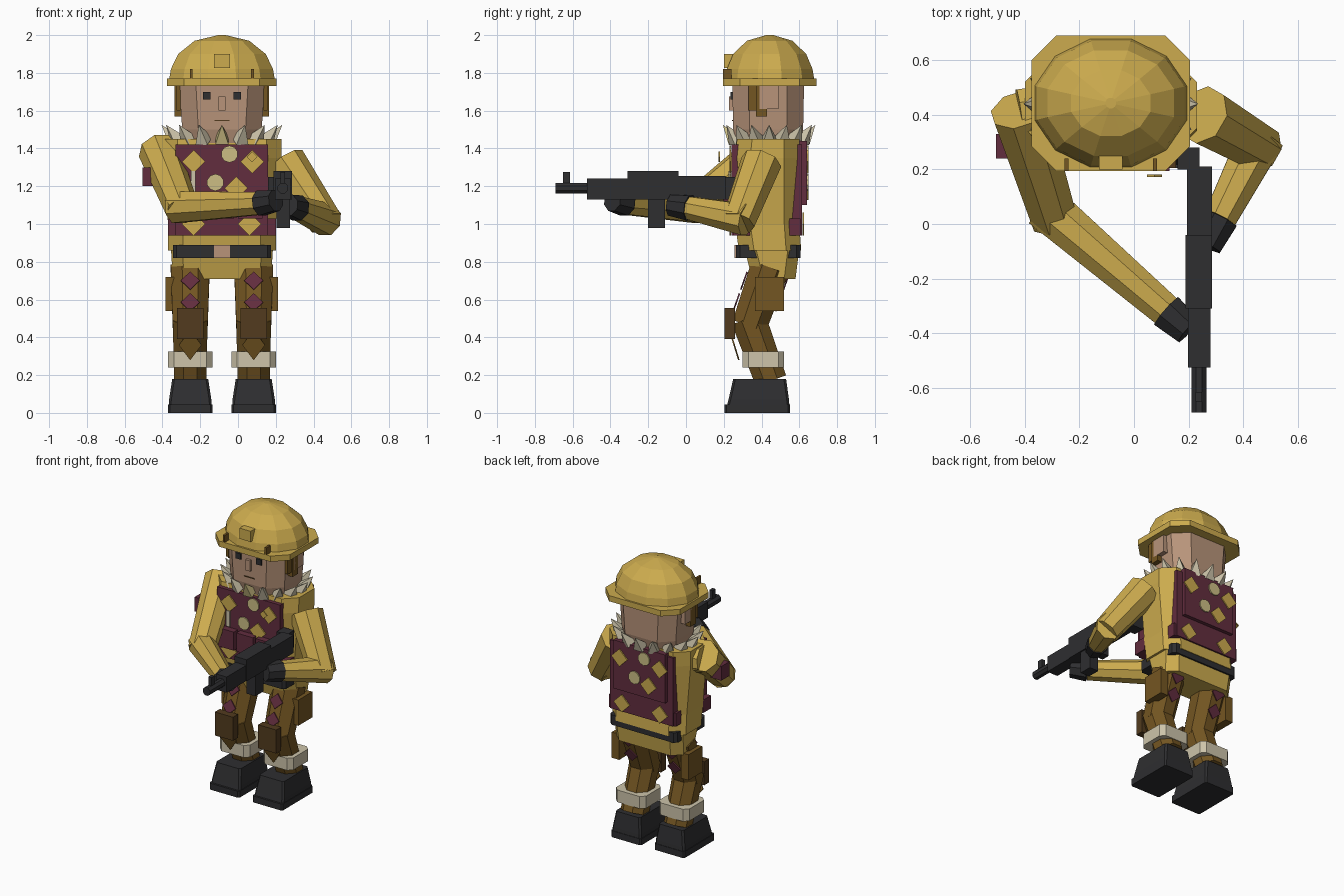
import bpy, bmesh, math
from mathutils import Vector, Matrix

cube = bpy.data.objects.get("Cube")
if cube:
    bpy.data.objects.remove(cube)

CX = -0.085  # body centre line


def material(name, rgb):
    lin = [((c / 255 + 0.055) / 1.055) ** 2.4 for c in rgb] + [1]
    m = bpy.data.materials.new(name)
    m.use_nodes = True
    m.diffuse_color = lin
    m.node_tree.nodes["Principled BSDF"].inputs["Base Color"].default_value = lin
    return m


KHAKI = material("khaki", (204, 171, 78))
MAROON = material("maroon", (98, 45, 62))
BROWN = material("brown", (116, 86, 34))
DARK = material("dark brown", (82, 59, 30))
BLACK = material("black", (46, 46, 48))
CREAM = material("cream", (205, 196, 170))
SKIN = material("skin", (184, 148, 122))
PALE = material("pale yellow", (204, 190, 132))


def finish(name, bm, mat):
    bmesh.ops.recalc_face_normals(bm, faces=bm.faces)
    me = bpy.data.meshes.new(name)
    bm.to_mesh(me)
    bm.free()
    me.materials.append(mat)
    ob = bpy.data.objects.new(name, me)
    bpy.context.collection.objects.link(ob)


def loft(name, rings, mat):
    """Skin a stack of equal-length rings of points."""
    bm = bmesh.new()
    loops = [[bm.verts.new(p) for p in r] for r in rings]
    n = len(loops[0])
    for a, b in zip(loops, loops[1:]):
        for i in range(n):
            bm.faces.new((a[i], a[(i + 1) % n], b[(i + 1) % n], b[i]))
    bm.faces.new(loops[0])
    bm.faces.new(loops[-1])
    finish(name, bm, mat)


def octo(z, hx, y0, y1, c=0.08, cx=CX):
    """Chamfered rectangle at height z."""
    hy, cy = (y1 - y0) / 2, (y0 + y1) / 2
    corners = [(hx, hy - c), (hx - c, hy), (c - hx, hy), (-hx, hy - c),
               (-hx, c - hy), (c - hx, -hy), (hx - c, -hy), (hx, c - hy)]
    return [(cx + x, cy + y, z) for x, y in corners]


def ellipse(z, rx, ry, cy, n=12):
    return [(CX + rx * math.cos(t), cy + ry * math.sin(t), z)
            for t in (math.tau * (i + 0.5) / n for i in range(n))]


def box(name, x, y, z, mat):
    """Box from (low, high) pairs."""
    bm = bmesh.new()
    size = Vector((x[1] - x[0], y[1] - y[0], z[1] - z[0]))
    mid = Vector((x[0] + x[1], y[0] + y[1], z[0] + z[1])) / 2
    bmesh.ops.create_cube(bm, size=1, matrix=Matrix.Translation(mid) @ Matrix.Diagonal(size).to_4x4())
    finish(name, bm, mat)


def limb(name, a, b, r1, r2, mat, n=8):
    a, b = Vector(a), Vector(b)
    d = b - a
    m = (Matrix.Translation((a + b) / 2) @ d.to_track_quat('Z', 'Y').to_matrix().to_4x4()
         @ Matrix.Rotation(math.pi / n, 4, 'Z'))
    bm = bmesh.new()
    bmesh.ops.create_cone(bm, cap_ends=True, segments=n, radius1=r1, radius2=r2,
                          depth=d.length, matrix=m)
    finish(name, bm, mat)


def patch(name, x, y, z, r, mat, n=4, tall=1.0, tilt=0.0):
    """Thin painted diamond or disc facing front or back."""
    m = (Matrix.Translation((x, y, z)) @ Matrix.Rotation(tilt, 4, 'X')
         @ Matrix.Diagonal((1, 1, tall, 1)) @ Matrix.Rotation(math.pi / 2, 4, 'X'))
    bm = bmesh.new()
    bmesh.ops.create_cone(bm, cap_ends=True, segments=n, radius1=r, radius2=r, depth=0.008, matrix=m)
    finish(name, bm, mat)


# Helmet
loft("helmet_brim", [octo(1.73, 0.29, 0.195, 0.69, 0.09), octo(1.77, 0.29, 0.195, 0.69, 0.09)], KHAKI)
DOME = [(1.76, 0.29, 0.245), (1.82, 0.28, 0.235), (1.90, 0.24, 0.2), (1.97, 0.15, 0.125), (2.0, 0.02, 0.02)]
loft("helmet_dome", [ellipse(z, rx, ry, 0.443) for z, rx, ry in DOME], KHAKI)
box("helmet_badge_mount", (CX - 0.043, CX + 0.043), (0.2, 0.27), (1.825, 1.9), KHAKI)

# Head and face
loft("head", [octo(1.42, 0.2, 0.27, 0.6, 0.08), octo(1.5, 0.21, 0.25, 0.62, 0.085),
              octo(1.74, 0.228, 0.245, 0.625, 0.09)], SKIN)
box("nose", (CX - 0.018, CX + 0.018), (0.228, 0.26), (1.6, 1.675), SKIN)
box("mouth", (CX - 0.04, CX + 0.04), (0.243, 0.25), (1.545, 1.55), DARK)
for s, side in ((-1, "right"), (1, "left")):
    def span(a, b):
        return sorted((CX + s * a, CX + s * b))
    box(side + "_eye", span(0.06, 0.1), (0.235, 0.25), (1.66, 1.7), BLACK)
    box(side + "_ear", span(0.2, 0.25), (0.39, 0.49), (1.61, 1.73), SKIN)
    box(side + "_chin_strap", span(0.215, 0.25), (0.37, 0.43), (1.57, 1.73), BROWN)
    box(side + "_strap_end", span(0.22, 0.24), (0.33, 0.38), (1.6, 1.73), BROWN)
    box(side + "_helmet_clip", span(0.155, 0.17), (0.195, 0.24), (1.76, 1.82), BROWN)

# Jacket, belt and hips
loft("jacket", [octo(0.86, 0.285, 0.28, 0.61), octo(1.0, 0.285, 0.26, 0.6),
                octo(1.35, 0.315, 0.26, 0.6), octo(1.45, 0.315, 0.27, 0.6)], KHAKI)
loft("hips", [octo(0.71, 0.26, 0.35, 0.58, 0.06), octo(0.87, 0.27, 0.31, 0.6, 0.06)], KHAKI)
loft("belt", [octo(z, 0.26, 0.265, 0.605, 0.02) for z in (0.82, 0.89)], BLACK)
box("belt_buckle", (CX - 0.043, CX + 0.043), (0.258, 0.27), (0.82, 0.89), SKIN)

# Vest with pouches
box("vest_front", (CX - 0.245, CX + 0.245), (0.24, 0.34), (0.94, 1.42), MAROON)
box("vest_back", (CX - 0.245, CX + 0.245), (0.54, 0.615), (0.94, 1.42), MAROON)
box("vest_hem_front", (CX - 0.285, CX + 0.285), (0.25, 0.34), (0.94, 1.03), MAROON)
box("vest_hem_back", (CX - 0.26, CX + 0.26), (0.54, 0.605), (0.94, 1.03), MAROON)
box("back_pack", (CX - 0.2, CX + 0.2), (0.6, 0.64), (1.1, 1.44), MAROON)
for x in (CX - 0.15, CX, CX + 0.15):
    box("vest_pouch", (x - 0.065, x + 0.065), (0.195, 0.25), (1.03, 1.16), MAROON)
box("chest_tool", (-0.25, -0.225), (0.225, 0.24), (1.17, 1.28), CREAM)

# Vest markings: x offset, height, sides
MARKS = [(-0.15, 1.33, 4), (0.16, 1.33, 4), (0.04, 1.37, 10), (-0.035, 1.22, 10),
         (0.075, 1.19, 4), (-0.15, 1.0, 4), (0.145, 1.0, 4)]
for dx, z, n in MARKS:
    r, mat = (0.062, KHAKI) if n == 4 else (0.045, PALE)
    patch("vest_mark_front", CX + dx, 0.234, z, r, mat, n)
    patch("vest_mark_back", CX - dx, 0.645 if z > 1.15 else 0.62, z, r, mat, n)
patch("chest_tag", CX + 0.16, 0.177, 1.355, 0.028, KHAKI)

# Spiked collar
N = 16
for i in range(N):
    t = math.tau * i / N
    c, s = math.cos(t), math.sin(t)
    limb("collar_spike", (CX + 0.25 * c, 0.44 + 0.185 * s, 1.44),
         (CX + 0.32 * c, 0.44 + 0.245 * s, 1.525), 0.05, 0, PALE if i == 12 else CREAM, 4)

# Legs
for s, side in ((-1, "right"), (1, "left")):
    x = CX + s * 0.168
    limb(side + "_thigh", (x, 0.445, 0.77), (x, 0.335, 0.46), 0.112, 0.1, BROWN)
    limb(side + "_shin", (x, 0.33, 0.5), (x, 0.45, 0.17), 0.1, 0.092, BROWN)
    box(side + "_knee_pad", (x - 0.07, x + 0.07), (0.205, 0.26), (0.39, 0.555), DARK)
    patch(side + "_knee_flap", x, 0.255, 0.36, 0.06, BROWN, tall=1.4, tilt=0.3)
    loft(side + "_cuff", [octo(z, 0.117, 0.3, 0.52, 0.03, x) for z in (0.24, 0.325)], CREAM)
    loft(side + "_boot", [octo(0.03, 0.114, 0.215, 0.548, 0.012, x), octo(0.07, 0.112, 0.225, 0.545, 0.012, x),
                          octo(0.18, 0.095, 0.25, 0.53, 0.012, x)], BLACK)
    loft(side + "_boot_sole", [octo(z, 0.117, 0.205, 0.55, 0.01, x) for z in (0, 0.045)], BLACK)
    xs = sorted((CX + s * 0.24, CX + s * 0.298))
    box(side + "_thigh_pouch", xs, (0.365, 0.52), (0.54, 0.72), BROWN)
    for z in (0.7, 0.585):
        axis = 0.445 - (0.77 - z) * 0.355
        patch(side + "_thigh_mark_front", x, axis - 0.113, z, 0.05, MAROON, tilt=-0.34)
        patch(side + "_thigh_mark_back", x, axis + 0.113, z, 0.05, MAROON, tilt=-0.34)

# Arms and gloves
ARMS = {"right": [(-0.42, 0.42, 1.39), (-0.30, 0.04, 1.09), (0.12, -0.32, 1.11), (0.2, -0.39, 1.125)],
        "left": [(0.25, 0.4, 1.33), (0.45, 0.285, 1.03), (0.315, 0.02, 1.085), (0.265, -0.08, 1.1)]}
for side, (shoulder, elbow, wrist, hand) in ARMS.items():
    over = Vector(elbow) + (Vector(elbow) - Vector(shoulder)).normalized() * 0.03
    limb(side + "_upper_arm", shoulder, over, 0.11, 0.09, KHAKI)
    back = Vector(elbow) + (Vector(elbow) - Vector(wrist)).normalized() * 0.04
    limb(side + "_forearm", back, wrist, 0.09, 0.065, KHAKI)
    limb(side + "_glove", wrist, hand, 0.072, 0.06, BLACK)
limb("right_shoulder_joint", (-0.28, 0.43, 1.35), (-0.42, 0.41, 1.36), 0.09, 0.09, KHAKI)
box("right_arm_patch", (-0.505, -0.42), (0.24, 0.33), (1.2, 1.3), MAROON)

# Rifle
box("rifle_stock", (0.195, 0.285), (-0.06, 0.21), (1.13, 1.255), BLACK)
box("rifle_receiver", (0.188, 0.285), (-0.31, -0.04), (1.13, 1.28), BLACK)
box("rifle_handguard", (0.197, 0.28), (-0.525, -0.3), (1.13, 1.24), BLACK)
limb("rifle_barrel", (0.238, -0.5, 1.19), (0.238, -0.69, 1.19), 0.03, 0.03, BLACK)
box("rifle_front_sight", (0.225, 0.25), (-0.65, -0.615), (1.19, 1.275), BLACK)
box("rifle_magazine", (0.205, 0.275), (-0.2, -0.11), (0.98, 1.15), BLACK)
box("rifle_grip", (0.21, 0.27), (-0.06, 0.0), (1.04, 1.15), BLACK)
box("rifle_butt_pad", (0.16, 0.24), (0.2, 0.28), (1.13, 1.25), BLACK)
